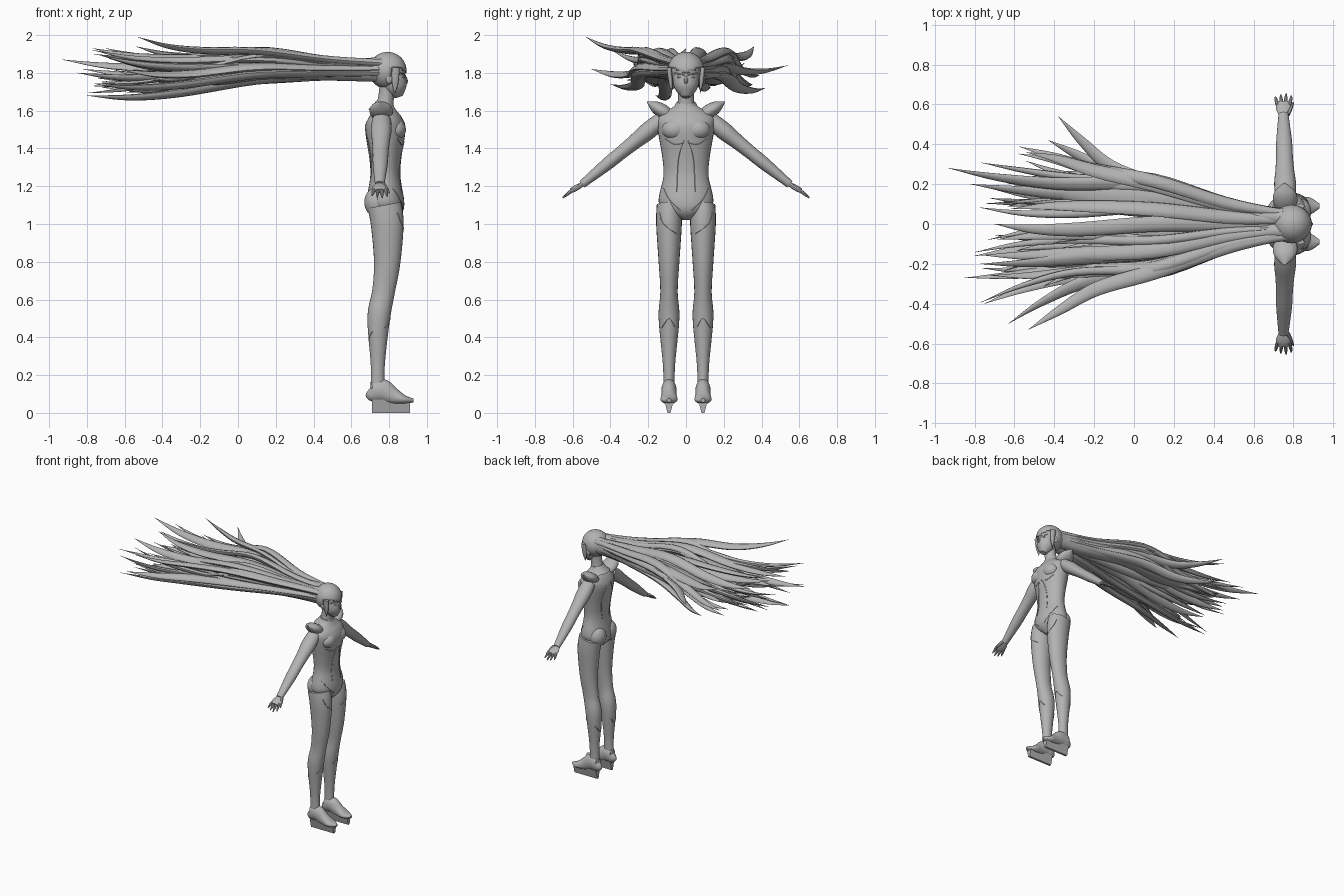
import bpy, bmesh, math, random
from mathutils import Vector, Matrix
from mathutils.bvhtree import BVHTree

random.seed(4)
if "Cube" in bpy.data.objects:
    bpy.data.objects.remove(bpy.data.objects["Cube"])

grey = bpy.data.materials.new("plain_grey")
grey.use_nodes = True
grey.diffuse_color = (.45, .45, .45, 1)
grey.node_tree.nodes["Principled BSDF"].inputs["Base Color"].default_value = grey.diffuse_color
X, Y = Vector((1, 0, 0)), Vector((0, 1, 0))


def finish(bm, name):
    bmesh.ops.recalc_face_normals(bm, faces=bm.faces)
    mesh = bpy.data.meshes.new(name)
    bm.to_mesh(mesh)
    bm.free()
    mesh.materials.append(grey)
    ob = bpy.data.objects.new(name, mesh)
    bpy.context.collection.objects.link(ob)
    bpy.ops.object.select_all(action='DESELECT')
    ob.select_set(True)
    bpy.context.view_layer.objects.active = ob
    bpy.ops.object.shade_smooth_by_angle(angle=math.radians(40))
    return ob


def smooth_path(rows, steps):
    """Catmull-Rom interpolation of rows of any length."""
    rows = [Vector(row) for row in rows]
    padded = [rows[0]] + rows + [rows[-1]]
    out = []
    for a, b, c, d in zip(padded, padded[1:], padded[2:], padded[3:]):
        for i in range(steps):
            t = i / steps
            out.append(b + ((c - a) * t + (2 * a - 5 * b + 4 * c - d) * t * t
                            + (3 * b - a - 3 * c + d) * t ** 3) / 2)
    return out + [rows[-1]]


def add_loft(bm, rows, ref=X, sides=16, steps=5, roll=0):
    """Each row is x, y, z, radius along ref, radius across it."""
    rows = smooth_path(rows, steps)
    points = [Vector(row[:3]) for row in rows]
    rings = []
    for i, row in enumerate(rows):
        tangent = (points[min(i + 1, len(points) - 1)] - points[max(i - 1, 0)]).normalized()
        along = (ref - tangent * ref.dot(tangent)).normalized()
        along = Matrix.Rotation(roll * i / len(rows), 3, tangent) @ along
        across = tangent.cross(along)
        angles = [math.tau * j / sides for j in range(sides)]
        rings.append([bm.verts.new(points[i] + along * max(row[3], .001) * math.cos(angle)
                                   + across * max(row[4], .001) * math.sin(angle))
                      for angle in angles])
    for low, high in zip(rings, rings[1:]):
        for j in range(sides):
            k = (j + 1) % sides
            bm.faces.new((low[j], low[k], high[k], high[j]))
    bm.faces.new(rings[0])
    bm.faces.new(rings[-1])


def loft(name, rows, ref=X, sides=24):
    bm = bmesh.new()
    add_loft(bm, rows, ref, sides)
    return finish(bm, name)


def taper(start, end, widths, flat=1.0):
    """Rows on a straight line, evenly spaced, with the given widths."""
    last = len(widths) - 1
    return [(*Vector(start).lerp(Vector(end), i / last), width, width * flat)
            for i, width in enumerate(widths)]


def ball(name, centre, radii):
    bm = bmesh.new()
    bmesh.ops.create_uvsphere(bm, u_segments=32, v_segments=24, radius=1,
                              matrix=Matrix.Translation(centre) @ Matrix.Diagonal((*radii, 1)))
    return finish(bm, name)


# Torso, neck and head
torso_profile = [(1.02, .05, .02), (1.06, .09, .1), (1.12, .1, .145), (1.25, .08, .12),
                 (1.35, .085, .125), (1.5, .107, .15), (1.56, .09, .15), (1.6, .06, .1), (1.63, .04, .05)]
torso = loft("torso", [(.78, 0, z, depth, width) for z, depth, width in torso_profile], sides=32)
loft("neck", taper((.77, 0, 1.58), (.795, 0, 1.74), [.055, .042, .045]))
loft("collar", taper((.767, 0, 1.59), (.778, 0, 1.645), [.08, .06, .045], 1.1))
ball("skull", (.808, 0, 1.815), (.08, .078, .085))
loft("jaw", taper((.812, 0, 1.79), (.853, 0, 1.672), [.07, .068, .056, .02]))
loft("nose", taper((.88, 0, 1.79), (.893, 0, 1.74), [.005, .01, .011, .004]), sides=8)
ball("lips", (.878, 0, 1.715), (.009, .018, .006))

# Hair cap, cut open over the face
cap = ball("hair_cap", (.792, 0, 1.813), (.1, .097, .098))
bm = bmesh.new()
bm.from_mesh(cap.data)
centres = {face: face.calc_center_median() for face in bm.faces}
face_area = [f for f, c in centres.items() if c.x > .815 and c.z < 1.8 + abs(c.y) / 3]
bmesh.ops.delete(bm, geom=face_area, context='FACES')
bm.to_mesh(cap.data)
bm.free()
cap.modifiers.new("thickness", 'SOLIDIFY').thickness = .008

# Paired parts: profiles run down the leg and from heel to toe
leg_profile = [(1.1, .775, .09, .065), (1, .79, .087, .068), (.8, .79, .07, .055), (.64, .77, .06, .046),
               (.5, .745, .06, .055), (.25, .74, .037, .032), (.1, .74, .04, .03)]
boot_profile = [(.69, .12, .01, .02), (.71, .11, .035, .05), (.76, .12, .04, .06),
                (.82, .09, .04, .045), (.88, .07, .044, .024), (.93, .066, .012, .01)]
limbs = []
for s, side in ((1, "left_"), (-1, "right_")):
    def at(x, y, z):
        return Vector((x, y * s, z))

    limbs.append(loft(side + "leg", [(*at(x, .09, z), depth, width) for z, x, depth, width in leg_profile]))
    shoulder, wrist = at(.76, .13, 1.55), at(.75, .55, 1.21)
    limbs.append(loft(side + "arm", taper(shoulder, wrist, [.05, .055, .047, .042, .04, .033, .025], .85)))
    loft(side + "boot", [(*at(x, .09, z), width, height) for x, z, width, height in boot_profile], Y)
    ball(side + "buttock", at(.735, .065, 1.115), (.066, .068, .08))
    ball(side + "chest_plate", at(.835, .06, 1.5), (.054, .068, .055))
    ball(side + "eye", at(.876, .032, 1.778), (.007, .016, .006))
    ball(side + "ear", at(.8, .08, 1.77), (.018, .012, .028))
    loft(side + "brow", taper(at(.885, .01, 1.787), at(.86, .06, 1.8), [.004, .005, .002]), sides=8)
    loft(side + "shoulder_pad", taper(at(.76, .08, 1.57), at(.755, .207, 1.648), [.05, .062, .05, .003], .6))
    loft(side + "side_lock", taper(at(.835, .09, 1.83), at(.83, .075, 1.69), [.02, .02, .015, .001], .6))

    # Hand with four fingers and a thumb
    bm = bmesh.new()
    knuckles = at(.75, .61, 1.175)
    add_loft(bm, taper(wrist, knuckles, [.025, .035, .038, .03], .4))
    add_loft(bm, taper(at(.77, .55, 1.21), at(.8, .61, 1.165), [.013, .011, .004]), sides=8)
    for i in range(4):
        spread = (i - 1.5) / 50
        root = knuckles + at(spread, -.015, .01)
        reach = .06 - abs(spread - .005) / 2
        add_loft(bm, taper(root, root + at(spread / 3, reach, -.8 * reach), [.009, .009, .004]), sides=8)
    finish(bm, side + "hand")

    # Skate blade, wide under the sole and thin at the ground
    bm = bmesh.new()
    bmesh.ops.create_cube(bm, size=1, matrix=Matrix.Translation(at(.81, .09, .035))
                          @ Matrix.Diagonal((.2, .05, .07, 1)))
    for v in bm.verts:
        if v.co.z < .01:
            v.co.y = .09 * s + (v.co.y - .09 * s) / 3
    finish(bm, side + "blade")

# Raised suit seams, projected on the body along x
depsgraph = bpy.context.evaluated_depsgraph_get()
trees = [BVHTree.FromObject(part, depsgraph) for part in [torso] + limbs]


def seam(name, path, facing=1):
    bm = bmesh.new()
    for s in (1, -1):
        rows = []
        for y, z in smooth_path(path, 6):
            hits = [tree.ray_cast(Vector((2 * facing, y * s, z)), -X * facing)[0] for tree in trees]
            hits = [hit.x * facing for hit in hits if hit]
            if hits:
                rows.append((max(hits) * facing, y * s, z, .003, .003))
        add_loft(bm, rows, sides=6, steps=1)
    finish(bm, name)


seam("belly_seam", [(.01, 1.44), (.04, 1.35), (.05, 1.17)])
seam("rib_seam", [(.01, 1.43), (.06, 1.42), (.11, 1.45)])
seam("hip_seam", [(.12, 1.19), (.09, 1.13), (.03, 1.07)])
seam("thigh_seam", [(.14, 1.06), (.12, 1), (.05, .95)])
seam("shin_seam", [(.06, .46), (.09, .5), (.13, .45)])
seam("back_seam", [(.02, 1.53), (.06, 1.42), (.04, 1.25)], facing=-1)
seam("calf_seam", [(.06, .42), (.09, .38), (.13, .43)], facing=-1)

# Main hair masses sweeping behind the head
for s, side in ((1, "left_"), (-1, "right_")):
    loft(side + "hair_mass", [
        (.8, .03 * s, 1.82, .05, .07), (.65, .04 * s, 1.815, .05, .06), (.45, .07 * s, 1.81, .06, .05),
        (.15, .13 * s, 1.825, .085, .06), (-.15, .15 * s, 1.79, .085, .055), (-.6, .2 * s, 1.77, .005, .005)], Y)


def strand(bm, lane, height, tip, width):
    """A flat lock from the head through its lane to its tip."""
    def sweep(x, sideways, rise, size):
        return (x, lane * sideways, 1.81 + (height - 1.81) * rise, width * size, .02)

    lane_end = Vector((.1, lane, height))
    bend = Vector((0, random.uniform(-.03, .03), -.03))
    near = lane_end.lerp(tip, .45) + bend
    far = lane_end.lerp(tip, .75) + bend
    near.y -= (tip.y - lane) / 5
    far.y -= (tip.y - lane) / 8
    add_loft(bm, [sweep(.8, .25, .4, .6), sweep(.68, .3, .45, .7), sweep(.45, .5, .6, 1), sweep(.1, 1, 1, 1.1),
                  (*near, width, .018), (*far, width * .65, .012), (*tip, 0, 0)],
             ref=Y, sides=10, roll=random.uniform(-1, 1))


# Outer strands with set tips
tips = [(-.93, .28, 1.87), (-.82, .2, 1.82), (-.7, 0, 1.93), (-.54, .36, 1.94), (-.43, .42, 1.72),
        (-.38, .54, 1.84), (-.77, -.2, 1.93), (-.85, -.27, 1.8), (-.75, -.4, 1.74),
        (-.63, -.5, 1.82), (-.53, -.53, 1.99), (-.8, -.16, 1.68)]
bm = bmesh.new()
for tip in tips:
    lane = max(-.24, min(.2, tip[1] * .7))
    strand(bm, lane, (1.84 + tip[2]) / 2, Vector(tip), .036)
finish(bm, "outer_hair_strands")

# Inner strands filling the sweep
bm = bmesh.new()
for i in range(28):
    lane = (-1) ** i * random.uniform(.04, .23)
    tip = Vector((random.uniform(-.8, -.4), lane * random.uniform(1, 1.8), random.uniform(1.69, 1.93)))
    strand(bm, lane, random.uniform(1.76, 1.93), tip, random.uniform(.02, .036))
finish(bm, "inner_hair_strands")
